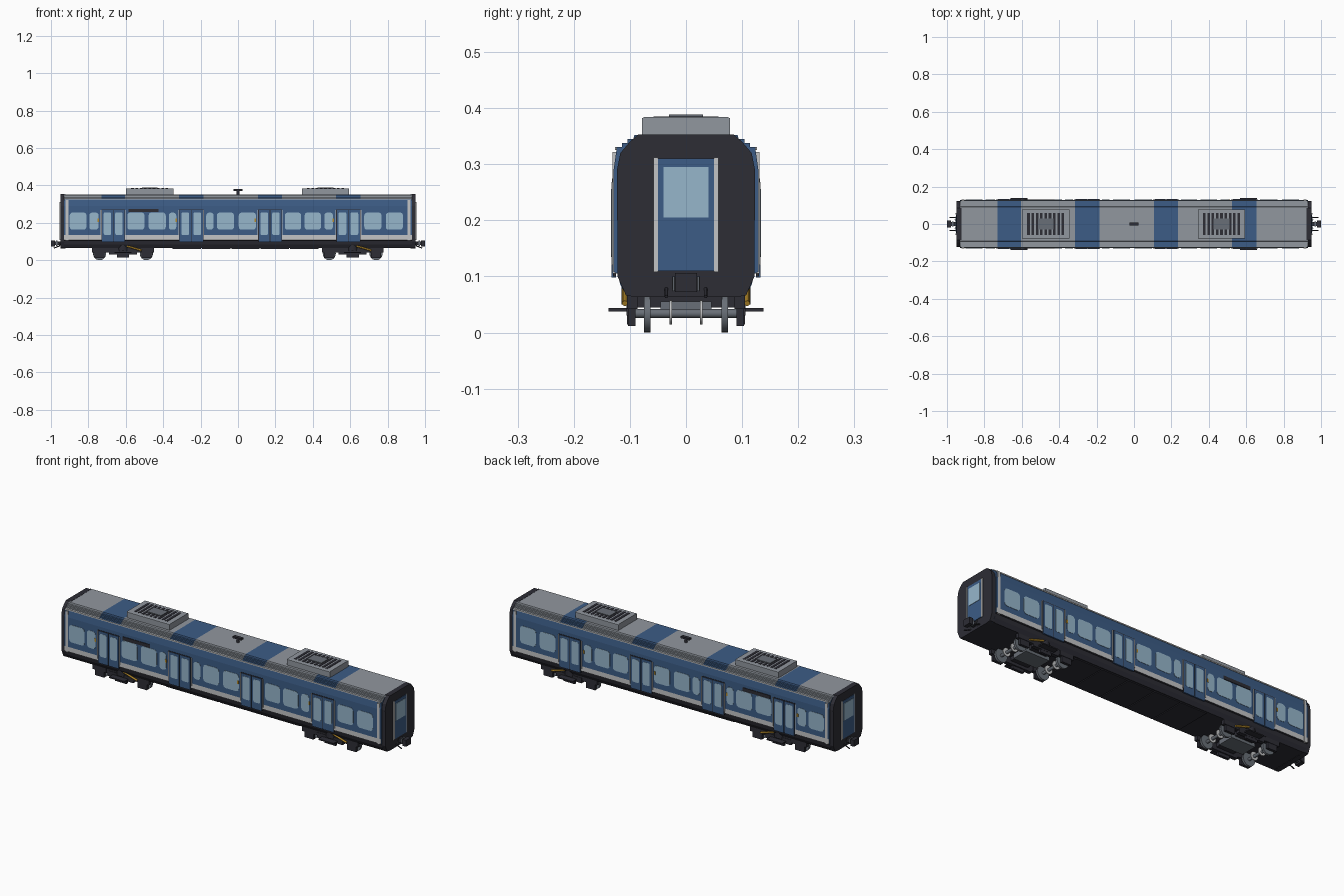
import bpy, bmesh, math
from mathutils import Vector

if "Cube" in bpy.data.objects:
    bpy.data.objects.remove(bpy.data.objects["Cube"])

def mat(name, r, g, b):
    m = bpy.data.materials.new(name)
    lin = lambda c: ((c / 255 + 0.055) / 1.055) ** 2.4 if c > 10 else c / 3295
    m.diffuse_color = (lin(r), lin(g), lin(b), 1)
    m.use_nodes = True
    m.node_tree.nodes["Principled BSDF"].inputs["Base Color"].default_value = m.diffuse_color
    return m

BLUE = mat("blue paint", 60, 92, 134)
ROOF = mat("roof grey", 145, 151, 159)
GLASS = mat("pale glass", 150, 182, 203)
DARK = mat("charcoal", 45, 45, 53)
LIGHT = mat("light grey", 196, 197, 198)
STEEL = mat("steel grey", 105, 111, 119)
YELLOW = mat("damper yellow", 176, 134, 40)

def finish(bm, name, mats):
    bmesh.ops.recalc_face_normals(bm, faces=bm.faces)
    me = bpy.data.meshes.new(name)
    bm.to_mesh(me)
    bm.free()
    for m in mats:
        me.materials.append(m)
    ob = bpy.data.objects.new(name, me)
    bpy.context.collection.objects.link(ob)
    return ob

def box(name, m, x0, x1, y0, y1, z0, z1):
    bm = bmesh.new()
    bmesh.ops.create_cube(bm, size=1)
    for v in bm.verts:
        v.co = ((x0 + x1) / 2 + v.co.x * (x1 - x0), (y0 + y1) / 2 + v.co.y * (y1 - y0),
                (z0 + z1) / 2 + v.co.z * (z1 - z0))
    return finish(bm, name, [m])

def rod(name, m, a, b, r, seg=20):
    a, b = Vector(a), Vector(b)
    bm = bmesh.new()
    bmesh.ops.create_cone(bm, cap_ends=True, segments=seg, radius1=r, radius2=r, depth=(b - a).length)
    q = (b - a).to_track_quat('Z', 'Y')
    for v in bm.verts:
        v.co = q @ v.co + (a + b) / 2
    for f in bm.faces:
        f.smooth = len(f.verts) == 4
    for e in bm.edges:
        e.smooth = all(f.smooth for f in e.link_faces)
    return finish(bm, name, [m])

def prism(name, m, half, xs, rule=None, mats=None):
    """Loft a mirrored (y, z) half profile along the stations xs."""
    ring = half + [(-y, z) for y, z in reversed(half)]
    bm = bmesh.new()
    rows = [[bm.verts.new((x, y, z)) for y, z in ring] for x in xs]
    n = len(ring)
    for a, b in zip(rows, rows[1:]):
        for i in range(n):
            f = bm.faces.new((a[i], a[(i + 1) % n], b[(i + 1) % n], b[i]))
            if rule:
                f.material_index = rule(f.calc_center_median())
    bm.faces.new(rows[0])
    bm.faces.new(rows[-1])
    return finish(bm, name, mats or [m])

def pane(name, m, x0, x1, z0, z1, y0, y1, r=0.016):
    """Round-cornered plate lying on the side wall."""
    bm = bmesh.new()
    loops = []
    for y in (y0, y1):
        loop = []
        for k, (cx, cz) in enumerate([(x1 - r, z1 - r), (x0 + r, z1 - r), (x0 + r, z0 + r), (x1 - r, z0 + r)]):
            for j in range(4):
                t = math.pi / 2 * (k + j / 3)
                loop.append(bm.verts.new((cx + r * math.cos(t), y, cz + r * math.sin(t))))
        loops.append(loop)
    a, b = loops
    bm.faces.new(a)
    bm.faces.new(b)
    for i in range(len(a)):
        j = (i + 1) % len(a)
        bm.faces.new((a[i], a[j], b[j], b[i]))
    return finish(bm, name, [m])

# Body shell: stepped roof edge, painted by height and by roof band
DOORS = [(-0.73, -0.605), (-0.315, -0.185), (0.108, 0.235), (0.525, 0.655)]
stations = [-0.93] + [x for d in DOORS for x in d] + [0.93]
shell = [(0.105, 0.065), (0.117, 0.085), (0.122, 0.105), (0.129, 0.108), (0.129, 0.134), (0.129, 0.29),
         (0.124, 0.325), (0.124, 0.331), (0.114, 0.331), (0.114, 0.338), (0.104, 0.338), (0.104, 0.345),
         (0.094, 0.345), (0.092, 0.352)]

def paint(c):
    in_band = any(a < c.x < b for a, b in DOORS)
    if c.z < 0.108:
        return 2
    if c.z < 0.134:
        return 0 if in_band else 3
    if c.z < 0.326 or in_band:
        return 0
    return 1

prism("body_shell", None, shell, stations, paint, [BLUE, ROOF, DARK, LIGHT])

# Side fittings
WINDOWS = [(-0.9, -0.81), (-0.795, -0.745), (-0.592, -0.5), (-0.478, -0.386), (-0.37, -0.33),
           (-0.17, -0.13), (-0.113, -0.021), (0.004, 0.096), (0.25, 0.338), (0.356, 0.444),
           (0.462, 0.508), (0.675, 0.767), (0.79, 0.882)]
for s in (-1, 1):
    for a, b in WINDOWS:
        pane("side_window", GLASS, a, b, 0.163, 0.255, s * 0.127, s * 0.1305)
    for a, b in DOORS:
        mid = (a + b) / 2
        box("door_surround", DARK, a, b, s * 0.125, s * 0.1305, 0.1, 0.272)
        for x0, x1 in ((a + 0.003, mid - 0.002), (mid + 0.002, b - 0.003)):
            box("door_leaf", BLUE, x0, x1, s * 0.125, s * 0.1325, 0.098, 0.268)
            pane("door_window", GLASS, x0 + 0.009, x1 - 0.009, 0.135, 0.256, s * 0.13, s * 0.1335, 0.008)
        for x in (a - 0.004, b + 0.001):
            box("door_rail", LIGHT, x, x + 0.003, s * 0.127, s * 0.1325, 0.12, 0.268)
        box("door_button", YELLOW, a - 0.02, a - 0.012, s * 0.127, s * 0.132, 0.205, 0.222)
    box("destination_sign", DARK, -0.585, -0.425, s * 0.125, s * 0.132, 0.257, 0.275)
    box("gutter", LIGHT, -0.925, 0.925, s * 0.12, s * 0.1265, 0.325, 0.331)
    for e in (-1, 1):
        box("corner_strip", LIGHT, e * 0.907, e * 0.921, s * 0.12, s * 0.131, 0.105, 0.322)

# Dark end walls with a connecting door
cap = [(0.085, 0.063), (0.107, 0.066), (0.113, 0.08), (0.122, 0.1), (0.123, 0.29), (0.117, 0.32),
       (0.1, 0.34), (0.085, 0.353)]
for e in (-1, 1):
    prism("end_wall", DARK, cap, [e * 0.922, e * 0.95])
    box("end_door", BLUE, e * 0.94, e * 0.953, -0.05, 0.05, 0.11, 0.31)
    box("end_window", GLASS, e * 0.94, e * 0.955, -0.04, 0.04, 0.205, 0.295)
    for s in (-1, 1):
        box("end_door_post", LIGHT, e * 0.94, e * 0.955, s * 0.05, s * 0.058, 0.108, 0.312)
        # Hoses and uncoupling handles
        rod("handle", STEEL, (e * 0.953, s * 0.022, 0.074), (e * 0.957, s * 0.022, 0.1), 0.0022, 8)
        rod("hose", DARK, (e * 0.95, s * 0.035, 0.078), (e * 0.985, s * 0.035, 0.064), 0.003, 8)
    # Coupler
    box("coupler_shaft", DARK, e * 0.94, e * 0.985, -0.01, 0.01, 0.08, 0.1)
    box("coupler_head", DARK, e * 0.978, e * 1.0, -0.02, 0.02, 0.072, 0.106)
    box("coupler_collar", STEEL, e * 0.966, e * 0.972, -0.014, 0.014, 0.076, 0.104)

# Roof cooling units with slotted tops
for cx in (-0.472, 0.468):
    prism("cooling_unit", ROOF, [(0.078, 0.35), (0.078, 0.382), (0.074, 0.384)], [cx - 0.126, cx + 0.126])
    for i in range(9):
        x = cx + (i - 4) * 0.023
        box("vent_slot", DARK, x - 0.007, x + 0.007, -0.058, 0.058, 0.38, 0.3855)
    box("vent_cover", STEEL, cx - 0.042, cx + 0.042, -0.03, 0.03, 0.38, 0.389)

# Roof aerial
rod("aerial_post", DARK, (0, 0, 0.35), (0, 0, 0.376), 0.008, 12)
box("aerial_top", DARK, -0.025, 0.025, -0.009, 0.009, 0.37, 0.38)

# Underfloor equipment boxes
for i in range(5):
    x = -0.35 + i * 0.157
    box("underfloor_box", DARK, x, x + 0.152, -0.1, 0.1, 0.06, 0.07)

# Bogies
for cx in (-0.615, 0.613):
    box("bogie_bolster", DARK, cx - 0.05, cx + 0.05, -0.1, 0.1, 0.045, 0.08)
    box("bogie_crossbeam", STEEL, cx - 0.07, cx + 0.07, -0.045, 0.045, 0.031, 0.055)
    for d in (-0.125, 0.125):
        x = cx + d
        rod("axle", STEEL, (x, -0.095, 0.034), (x, 0.095, 0.034), 0.008, 12)
        for s in (-1, 1):
            rod("wheel", STEEL, (x, s * 0.063, 0.034), (x, s * 0.075, 0.034), 0.034, 24)
            rod("wheel_flange", STEEL, (x, s * 0.063, 0.035), (x, s * 0.066, 0.035), 0.035, 24)
            rod("brake_disc", LIGHT, (x, s * 0.025, 0.036), (x, s * 0.029, 0.036), 0.022, 20)
            box("axle_box", DARK, x - 0.027, x + 0.027, s * 0.09, s * 0.103, 0.012, 0.05)
            box("axle_spring", DARK, x - 0.04, x + 0.04, s * 0.086, s * 0.105, 0.042, 0.076)
    for s in (-1, 1):
        box("bogie_side_beam", DARK, cx - 0.16, cx + 0.16, s * 0.088, s * 0.104, 0.042, 0.066)
        box("bogie_middle_beam", DARK, cx - 0.075, cx + 0.075, s * 0.086, s * 0.106, 0.03, 0.058)
        box("step_plate", DARK, cx - 0.045, cx + 0.045, s * 0.1, s * 0.138, 0.038, 0.044)
        box("hanging_box", DARK, cx - 0.033, cx + 0.033, s * 0.092, s * 0.105, 0.014, 0.04)
        rod("air_spring", DARK, (cx, s * 0.085, 0.05), (cx, s * 0.085, 0.085), 0.03, 16)
        rod("damper", YELLOW, (cx + 0.02, s * 0.109, 0.076), (cx + 0.1, s * 0.109, 0.052), 0.005, 10)
